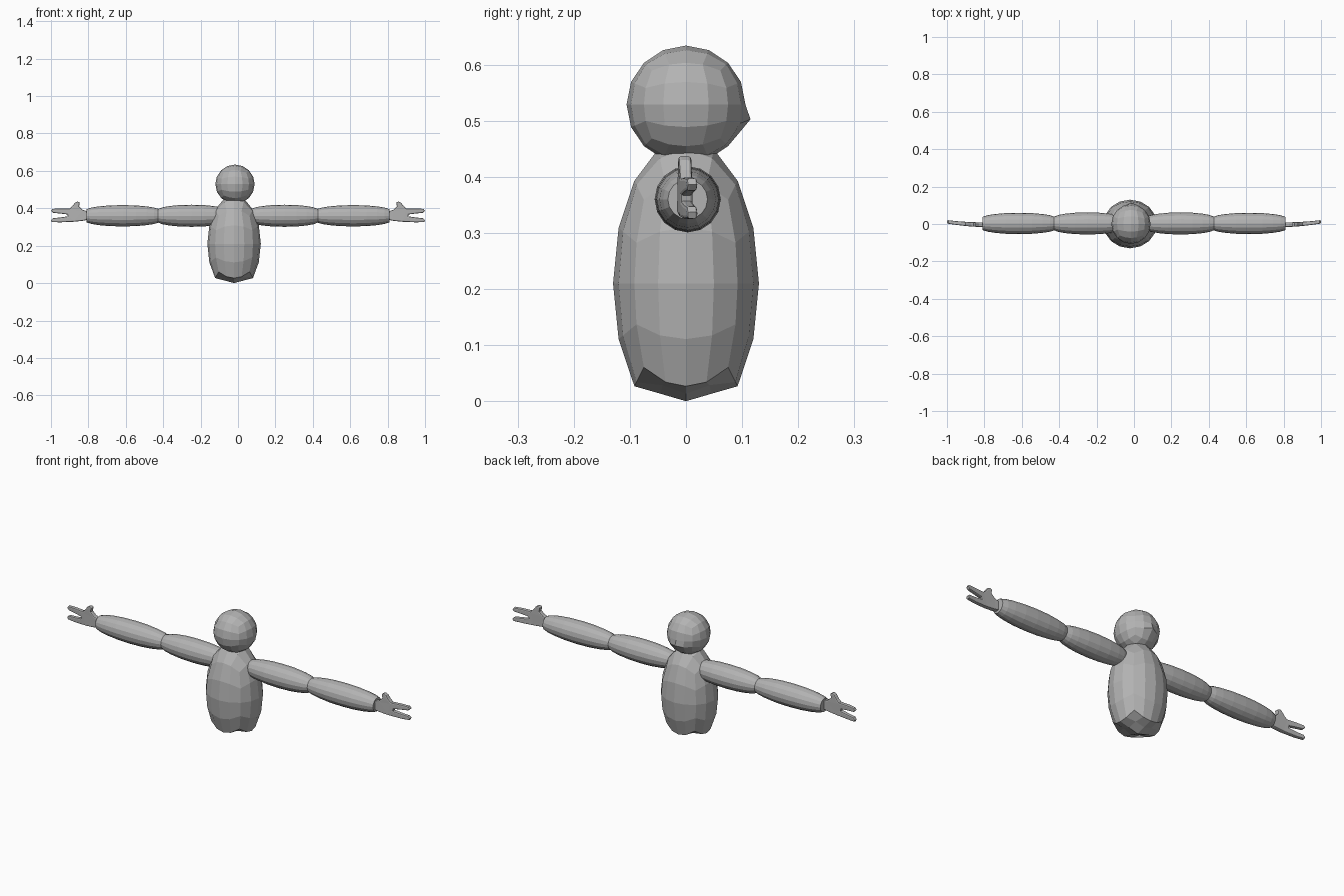
import bpy, bmesh, math
from mathutils import Vector

if "Cube" in bpy.data.objects:
    bpy.data.objects.remove(bpy.data.objects["Cube"])

grey = bpy.data.materials.new("plain grey")
grey.diffuse_color = (0.45, 0.45, 0.45, 1)
grey.use_nodes = True
grey.node_tree.nodes["Principled BSDF"].inputs["Base Color"].default_value = grey.diffuse_color


def finish(bm, name):
    bmesh.ops.recalc_face_normals(bm, faces=bm.faces)
    me = bpy.data.meshes.new(name)
    bm.to_mesh(me)
    bm.free()
    me.materials.append(grey)
    ob = bpy.data.objects.new(name, me)
    bpy.context.collection.objects.link(ob)
    return ob


def cube_sphere():
    """Unit sphere made from a cube with 4 x 4 quads on each side."""
    bm = bmesh.new()
    bmesh.ops.create_cube(bm, size=2)
    bmesh.ops.subdivide_edges(bm, edges=bm.edges[:], cuts=3, use_grid_fill=True)
    for v in bm.verts:
        v.co = Vector([math.tan(c * math.pi / 4) for c in v.co]).normalized()
    return bm


# Torso: stretched sphere whose underside is a shallow faceted point
bm = cube_sphere()
corner = Vector((0.577, 0.577, -0.577))
side = Vector((0.707, 0, -0.707))
for v in bm.verts:
    x, y, z = v.co
    if z < -0.71:
        if abs(x) < 0.01 and abs(y) < 0.01:
            v.co.z = -0.81
        elif abs(x) < 0.01 or abs(y) < 0.01:
            v.co = Vector((math.copysign(0.354, x) if abs(x) > 0.01 else 0,
                           math.copysign(0.354, y) if abs(y) > 0.01 else 0, -0.758))
        else:
            v.co = Vector((math.copysign(0.32, x), math.copysign(0.32, y), -0.70))
for v in bm.verts:
    v.co = Vector((v.co.x * 0.143 - 0.021, v.co.y * 0.13, v.co.z * 0.259 + 0.21))
finish(bm, "torso")

# Head with a small nose pulled out of the +y side
bm = cube_sphere()
for v in bm.verts:
    x, y, z = v.co
    if y > 0.8 and -0.5 < z < -0.2 and abs(x) < 0.45:
        k = 1 if abs(x) < 0.1 else 0.3
        v.co += Vector((0, 0.16, 0.13)) * k
    v.co = Vector((v.co.x * 0.105 - 0.016, v.co.y * 0.106, v.co.z * 0.105 + 0.529))
finish(bm, "head")


# Arm segments: turned barrels along x
BARREL = [(0, 0.62), (0.07, 0.77), (0.17, 0.88), (0.32, 0.97), (0.5, 1),
          (0.68, 0.97), (0.83, 0.88), (0.93, 0.77), (1, 0.62)]


def arm_segment(name, s, x0, x1, r):
    bm = bmesh.new()
    rings = []
    for t, k in BARREL:
        rings.append([bm.verts.new((s * (x0 + (x1 - x0) * t),
                                    0.003 + r * k * math.cos(i * math.pi / 8),
                                    0.36 + r * k * math.sin(i * math.pi / 8)))
                      for i in range(16)])
    for a, b in zip(rings, rings[1:]):
        for i in range(16):
            j = (i + 1) % 16
            bm.faces.new((a[i], a[j], b[j], b[i]))
    bm.faces.new(rings[0])
    bm.faces.new(rings[-1])
    return finish(bm, name)


# Hand outline in x, z: palm, two thick fingers and a raised thumb
HAND = [(0.79, 0.342), (0.83, 0.333), (0.88, 0.328), (0.95, 0.325), (0.995, 0.326),
        (1.0, 0.337), (0.99, 0.347), (0.95, 0.351), (0.91, 0.357), (0.912, 0.367),
        (0.95, 0.372), (0.99, 0.376), (1.0, 0.386), (0.992, 0.397), (0.95, 0.399),
        (0.90, 0.398), (0.885, 0.412), (0.872, 0.43), (0.858, 0.437), (0.846, 0.43),
        (0.85, 0.41), (0.83, 0.392), (0.79, 0.378)]


def hand(name, s):
    bm = bmesh.new()
    f = bm.faces.new([bm.verts.new((s * x, -0.013, z)) for x, z in HAND])
    ext = bmesh.ops.extrude_face_region(bm, geom=[f])
    top = [v for v in ext["geom"] if isinstance(v, bmesh.types.BMVert)]
    bmesh.ops.translate(bm, verts=top, vec=(0, 0.026, 0))
    bmesh.ops.recalc_face_normals(bm, faces=bm.faces)
    rims = [e for e in bm.edges if abs(e.verts[0].co.y - e.verts[1].co.y) < 0.001]
    bmesh.ops.bevel(bm, geom=rims, offset=0.006, segments=2, profile=0.5,
                    affect='EDGES', clamp_overlap=True)
    # the hand bends gently backwards towards the fingertips
    for v in bm.verts:
        t = (abs(v.co.x) - 0.79) / 0.21
        v.co.y = v.co.y * (1 - 0.3 * t) - 0.004 + 0.016 * t * t
    bmesh.ops.triangulate(bm, faces=[f for f in bm.faces if len(f.verts) > 4])
    return finish(bm, name)


for s, label in ((-1, "left"), (1, "right")):
    arm_segment(label + "_upper_arm", s, 0.07, 0.428, 0.059)
    arm_segment(label + "_forearm", s, 0.422, 0.81, 0.057)
    hand(label + "_hand", s)
